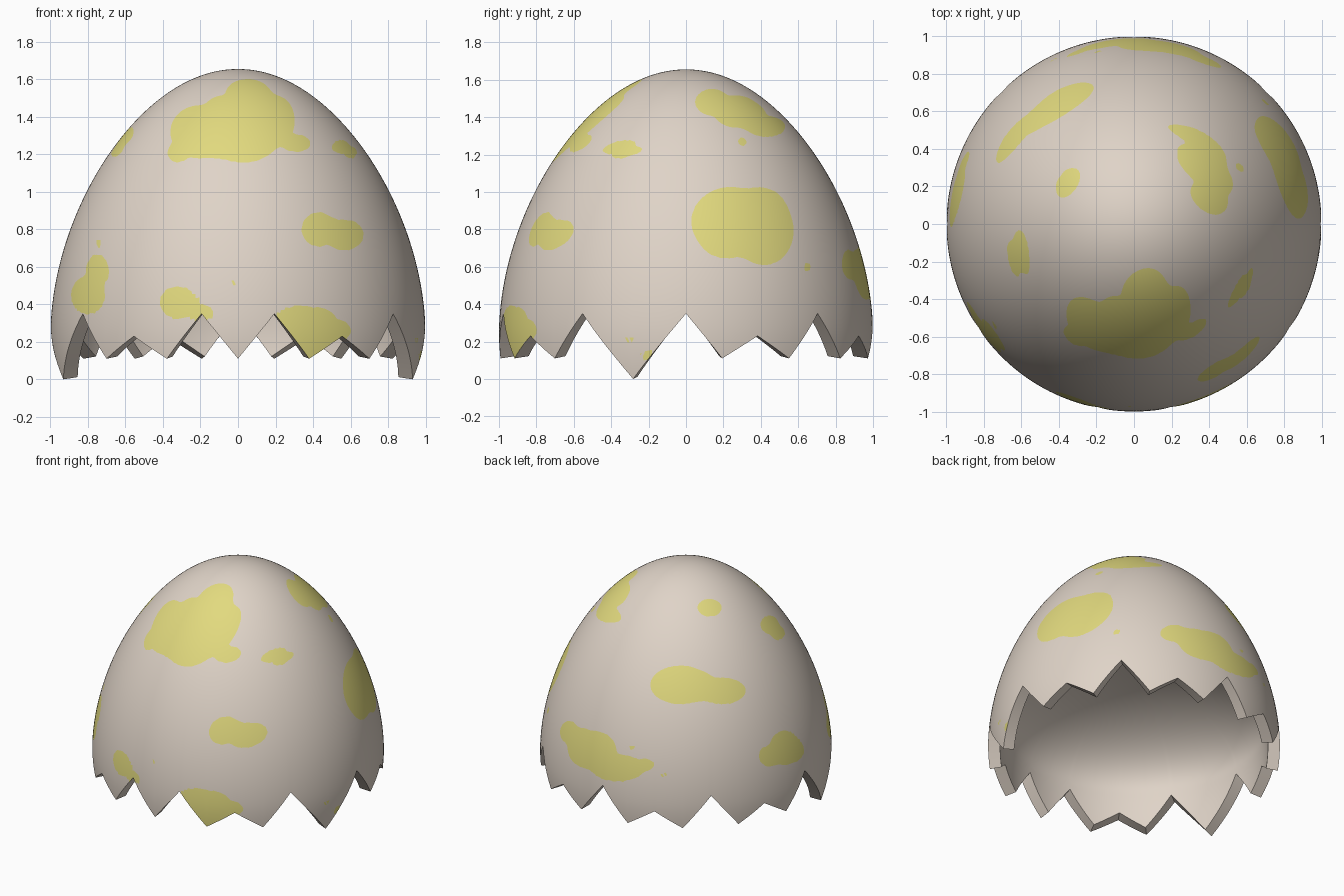
import bpy, bmesh, math
from mathutils import Vector

if "Cube" in bpy.data.objects:
    bpy.data.objects.remove(bpy.data.objects["Cube"])

TOP, WIDE = 1.655, 0.25          # apex height, height of the widest ring
COLS, ROWS, IN_ROWS = 256, 100, 50
WALL = 0.082                     # shell thickness at the rim
DOME_Z, DOME_H = 0.40, 0.45      # start and height of the hollow's ceiling

def radius(z):
    """Egg profile: radius at height z."""
    if z < WIDE:
        return 1 - 0.43 * (WIDE - z) ** 2
    t = min((z - WIDE) / (TOP - WIDE), 1)
    return math.sqrt(max(0, 1 - t * t)) * (1 - 0.115 * t ** 1.5)

def inner_radius(z):
    """Profile of the hollow: short wall, then a shallow dome."""
    if z < DOME_Z:
        return radius(z) - WALL
    t = min((z - DOME_Z) / DOME_H, 1)
    return (radius(DOME_Z) - WALL) * math.sqrt(1 - t * t)

# Broken rim, half way round from the front (angle, height), mirrored in x
RIM = [(0, .11), (11.25, .35), (22.5, .11), (33.75, .23), (45, .11), (56.25, .35),
       (73.125, 0), (90, .35), (101.25, .11), (112.5, .23), (123.75, .11),
       (135, .35), (146.25, .11), (157.5, .23), (168.75, .11), (180, .35)]

def rim(deg):
    deg = deg % 360
    if deg > 180:
        deg = 360 - deg
    for (a0, z0), (a1, z1) in zip(RIM, RIM[1:]):
        if deg <= a1:
            return z0 + (z1 - z0) * (deg - a0) / (a1 - a0)
    return RIM[-1][1]

# Spots: ellipses (u, v, half width, half height) projected from a direction
FRONT = [(-.21, 1.32, .15, .14), (-.32, 1.21, .055, .05), (.08, 1.37, .18, .19),
         (-.09, 1.40, .10, .11), (-.08, 1.25, .13, .07), (.02, 1.22, .12, .06),
         (.05, 1.53, .11, .07), (.22, 1.38, .08, .12), (.31, 1.26, .075, .045),
         (.55, 1.24, .05, .035), (.6, 1.21, .035, .03),
         (.43, .80, .09, .09), (.57, .77, .10, .08), (.50, .80, .05, .06),
         (-.80, .45, .09, .10), (-.75, .58, .06, .085), (-.745, .725, .015, .015),
         (-.32, .41, .095, .085), (-.20, .355, .07, .04), (-.25, .39, .05, .05),
         (-.02, .51, .016, .016), (.33, .30, .14, .09), (.40, .18, .09, .09),
         (.44, .31, .08, .07), (.53, .26, .07, .06)]
RIGHT = [(.24, .84, .21, .185), (.42, .79, .155, .18), (.40, .90, .13, .12),
         (.20, .76, .11, .10), (.65, .595, .02, .018),
         (.14, 1.48, .09, .07), (.27, 1.43, .12, .085), (.43, 1.35, .10, .055),
         (.35, 1.40, .08, .07), (.30, 1.27, .025, .02),
         (-.30, .21, .028, .02), (-.21, .13, .033, .02)]
# Back-left spots, in pixels of the angled view (turn 215, tilt 25)
BACK = [(680, 685, 30, 19), (722, 691, 23, 13), (702, 687, 14, 13), (709, 608, 12, 8.5),
        (569, 732, 9, 11), (592, 750, 24, 19), (580, 741, 12, 13), (618, 768, 26, 13),
        (645, 765, 8, 6), (631, 748, 3, 3), (663, 775, 3, 2.5), (784, 748, 15, 17),
        (769, 756, 11, 10), (795, 750, 8, 10), (769, 625, 9, 9), (777, 633, 7, 7)]
BACK = [((a - 685.5) / 145.5, (781.4 - b) / 145.5, c / 145.5, d / 145.5) for a, b, c, d in BACK]

def view(turn, tilt, spots):
    t, e = math.radians(turn), math.radians(tilt)
    toward = Vector((math.sin(t), -math.cos(t), 0))
    right = Vector((math.cos(t), math.sin(t), 0))
    up = Vector((0, 0, math.cos(e))) - toward * math.sin(e)
    return toward, right, up, spots

VIEWS = [view(0, 0, FRONT), view(90, 0, RIGHT), view(215, 25, BACK)]

def spot_field(p):
    """Positive inside the spots."""
    total = -1.0
    for toward, right, up, spots in VIEWS:
        if p.dot(toward) < -0.1:
            continue
        u, v = p.dot(right), p.dot(up)
        for a, b, c, d in spots:
            q = ((u - a) / c) ** 2 + ((v - b) / d) ** 2
            if q < 6:
                total += math.exp(4 * (1 - q))
    return max(-1, min(1, total))

bm = bmesh.new()

def surface(profile, top, rows, lift, flip):
    """Closed dome from the jagged rim to the top; returns the rim vertices."""
    grid = []
    for j in range(COLS):
        deg = 360 * j / COLS
        a, z0 = math.radians(deg), rim(deg) + lift
        column = []
        for i in range(rows):
            z = z0 + (top - z0) * math.sin(i / rows * math.pi / 2)
            r = profile(z)
            column.append(bm.verts.new((r * math.sin(a), -r * math.cos(a), z)))
        grid.append(column)
    apex = bm.verts.new((0, 0, top))
    for j in range(COLS):
        c, n = grid[j], grid[(j + 1) % COLS]
        for i in range(rows):
            if i < rows - 1:
                loop = [c[i], n[i], n[i + 1], c[i + 1]]
            else:
                loop = [c[i], n[i], apex]
            bm.faces.new(loop[::-1] if flip else loop)
    return [c[0] for c in grid]

# Outer surface, with the spot field at each vertex
outer = surface(radius, TOP, ROWS, 0, False)
field = {v: spot_field(v.co) for v in bm.verts}
outer_edges = list(bm.edges)
outer_faces = len(bm.faces)

# Hollow and broken rim
inner = surface(inner_radius, DOME_Z + DOME_H, IN_ROWS, 0.012, True)
for j in range(COLS):
    k = (j + 1) % COLS
    bm.faces.new((outer[k], outer[j], inner[j], inner[k]))
bm.faces.index_update()
plain = set(list(bm.faces)[outer_faces:])

# Cut the spot outlines into the outer surface and colour their inside
cuts = []
for e in outer_edges:
    v0, v1 = e.verts
    f0, f1 = field[v0], field[v1]
    if (f0 > 0) != (f1 > 0):
        fac = max(.06, min(.94, f0 / (f0 - f1)))
        cuts.append(bmesh.utils.edge_split(e, v0, fac)[1])
for v in cuts:
    field[v] = 0.0
bmesh.ops.connect_verts(bm, verts=cuts)
for f in bm.faces:
    inside = f not in plain and sum(field.get(v, 0) for v in f.verts) > 0
    f.material_index = 1 if inside else 0

mesh = bpy.data.meshes.new("eggshell")
bm.to_mesh(mesh)
bm.free()
shell = bpy.data.objects.new("eggshell", mesh)
bpy.context.collection.objects.link(shell)

def material(name, color):
    m = bpy.data.materials.new(name)
    m.diffuse_color = (*color, 1)
    m.use_nodes = True
    m.node_tree.nodes["Principled BSDF"].inputs["Base Color"].default_value = m.diffuse_color
    return m

mesh.materials.append(material("cream shell", (.74, .655, .575)))
mesh.materials.append(material("yellow spots", (.76, .70, .21)))

bpy.context.view_layer.objects.active = shell
shell.select_set(True)
bpy.ops.object.shade_smooth_by_angle(angle=math.radians(40))
